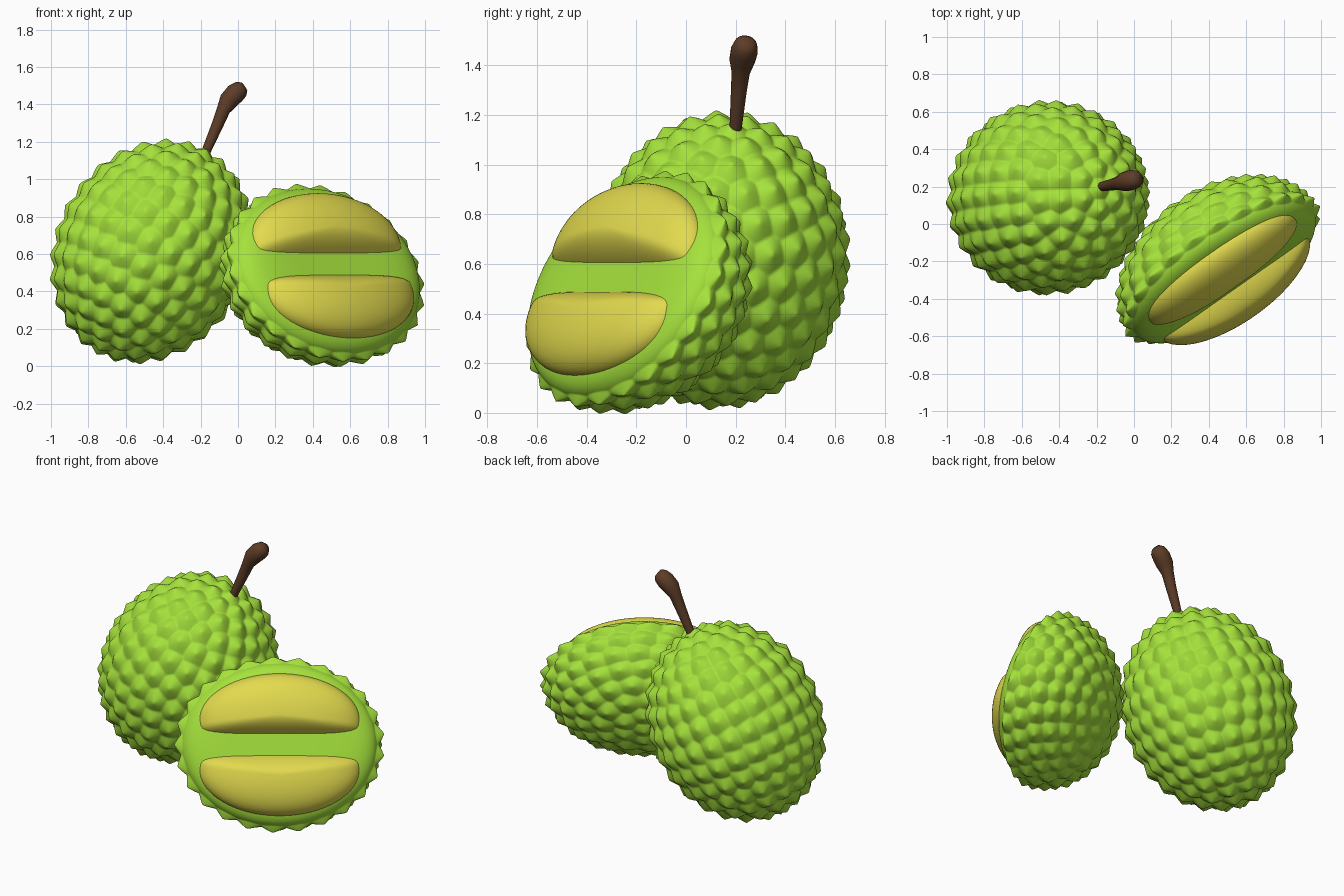
import bpy, bmesh, math
from mathutils import Vector, Matrix, kdtree

if "Cube" in bpy.data.objects:
    bpy.data.objects.remove(bpy.data.objects["Cube"])


def material(name, rgb):
    m = bpy.data.materials.new(name)
    m.diffuse_color = (*rgb, 1)
    m.use_nodes = True
    m.node_tree.nodes["Principled BSDF"].inputs["Base Color"].default_value = m.diffuse_color
    return m


GREEN = material("rind_green", (0.38, 0.76, 0.045))
YELLOW = material("flesh_yellow", (0.76, 0.7, 0.076))
BROWN = material("stem_brown", (0.11, 0.046, 0.02))


def spike_tree(half):
    """Staggered rows of spike centres on a unit sphere."""
    pts = []
    for k in range(15):
        t = math.pi * k / 14
        if half and k < 7:
            continue
        n = max(1, round(25 * math.sin(t)))
        for i in range(n):
            p = 2 * math.pi * (i + 0.5 * (k % 2)) / n
            pts.append((math.sin(t) * math.cos(p), math.sin(t) * math.sin(p), math.cos(t)))
    tree = kdtree.KDTree(len(pts))
    for i, p in enumerate(pts):
        tree.insert(p, i)
    tree.balance()
    return tree


def finish(bm, name, mat, matrix, angle):
    bm.transform(matrix)
    bmesh.ops.recalc_face_normals(bm, faces=bm.faces)
    me = bpy.data.meshes.new(name)
    bm.to_mesh(me)
    bm.free()
    ob = bpy.data.objects.new(name, me)
    bpy.context.collection.objects.link(ob)
    me.materials.append(mat)
    bpy.ops.object.select_all(action='DESELECT')
    ob.select_set(True)
    bpy.context.view_layer.objects.active = ob
    bpy.ops.object.shade_smooth_by_angle(angle=math.radians(angle))
    return ob


def spiky_fruit(name, radii, matrix, lip=None):
    """Spiked ellipsoid; with a lip the +z half becomes a flat cut face with rounded rim."""
    half = lip is not None
    tree = spike_tree(half)
    bm = bmesh.new()
    bmesh.ops.create_icosphere(bm, subdivisions=7, radius=1)
    for v in bm.verts:
        p = v.co.normalized()
        if half and abs(p.z) < 0.01:
            p.z = 0
        d = tree.find(p)[2]
        q = p * (1 + 0.078 * max(0, 1 - d / 0.155))
        z = q.z * radii[2]
        if half and p.z > 0:
            r2 = 1 - p.z * p.z
            z = lip * math.sqrt(max(0, 1 - r2 ** 3))
        v.co = (q.x * radii[0], q.y * radii[1], z)
    return finish(bm, name, GREEN, matrix, 70)


def frame(x, y, z, origin):
    return Matrix.Translation(origin) @ Matrix((x, y, z)).transposed().to_4x4()


# whole fruit, leaning towards its stem
axis = Vector((0.47, 0.08, 0.88)).normalized()
side = Vector((0, 1, 0)).cross(axis).normalized()
spiky_fruit("whole_fruit", (0.488, 0.488, 0.583),
            frame(side, axis.cross(side), axis, (-0.46, 0.14, 0.614)))

# opened half: long axis u, up axis v, cut-face normal n
az, el = math.radians(35), math.radians(25)
u = Vector((math.cos(az), math.sin(az), 0))
n = Vector((math.cos(el) * math.sin(az), -math.cos(el) * math.cos(az), math.sin(el)))
v = n.cross(u)
half_frame = frame(u, v, n, (0.47, -0.24, 0.5))
spiky_fruit("half_fruit_rind", (0.583, 0.488, 0.395), half_frame, lip=0.11)

# two flesh segments, mirrored across the divider
for name, s in (("upper_flesh", 1), ("lower_flesh", -1)):
    bm = bmesh.new()
    bmesh.ops.create_uvsphere(bm, u_segments=64, v_segments=32, radius=1)
    for vert in bm.verts:
        x, y, z = vert.co
        r = math.hypot(x, y)
        if y < 0 and r > 1e-6:  # square off the side facing the divider
            k = (r ** 4 / (x ** 4 + y ** 4)) ** 0.25
            x, y = x * k, y * k
        y = 0.13 + y * (0.29 if y > 0 else 0.09) + 0.05 * max(z, 0)
        vert.co = (x * 0.485, y * s, 0.05 + z * 0.16)
    finish(bm, name, YELLOW, half_frame, 70)

# stem with a swollen, rounded tip
path = [(-0.2, 0.19, 1.09, 0.025), (-0.17, 0.2, 1.15, 0.025), (-0.11, 0.212, 1.29, 0.032),
        (-0.078, 0.22, 1.37, 0.037), (-0.05, 0.226, 1.42, 0.052), (-0.015, 0.235, 1.458, 0.055),
        (0.016, 0.24, 1.482, 0.047), (0.034, 0.243, 1.494, 0.028)]
bm = bmesh.new()
rings = []
for i, (x, y, z, r) in enumerate(path):
    a, b = path[max(i - 1, 0)], path[min(i + 1, len(path) - 1)]
    rot = (Vector(b[:3]) - Vector(a[:3])).to_track_quat('Z', 'Y')
    rings.append([bm.verts.new(Vector((x, y, z)) + rot @ Vector(
        (r * math.cos(t * math.pi / 8), r * math.sin(t * math.pi / 8), 0))) for t in range(16)])
for lo, hi in zip(rings, rings[1:]):
    for t in range(16):
        bm.faces.new((lo[t], lo[(t + 1) % 16], hi[(t + 1) % 16], hi[t]))
bm.faces.new(rings[0][::-1])
bm.faces.new(rings[-1])
finish(bm, "stem", BROWN, Matrix.Identity(4), 60)
